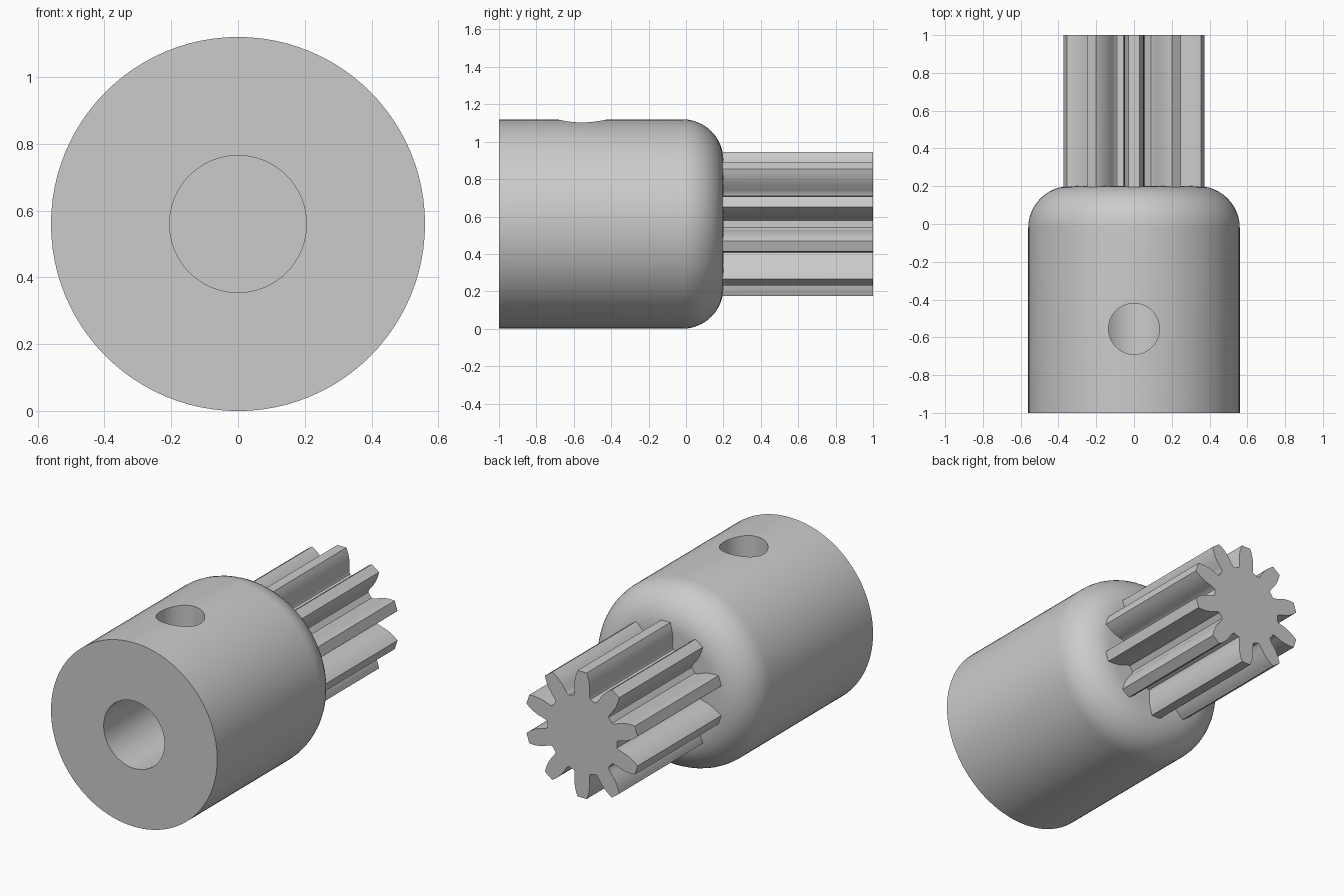
import bpy, bmesh
from math import sin, cos, pi, radians
from mathutils import Matrix

if "Cube" in bpy.data.objects:
    bpy.data.objects.remove(bpy.data.objects["Cube"])

AXIS_Z = 0.56          # height of the shaft axis
R = 0.56               # hub radius
TEETH = 10


def make_object(name, bm):
    bmesh.ops.recalc_face_normals(bm, faces=bm.faces)
    mesh = bpy.data.meshes.new(name)
    bm.to_mesh(mesh)
    bm.free()
    ob = bpy.data.objects.new(name, mesh)
    bpy.context.collection.objects.link(ob)
    return ob


def lathe(name, profile, steps=96):
    """Revolve (radius, y) points around the horizontal shaft axis."""
    bm = bmesh.new()
    verts = [bm.verts.new((r, y, AXIS_Z)) for r, y in profile]
    edges = [bm.edges.new(p) for p in zip(verts, verts[1:])]
    bmesh.ops.spin(bm, geom=verts + edges, cent=(0, 0, AXIS_Z), axis=(0, 1, 0),
                   angle=2 * pi, steps=steps)
    bmesh.ops.remove_doubles(bm, verts=bm.verts, dist=1e-5)
    return make_object(name, bm)


def boolean(target, other, operation):
    mod = target.modifiers.new(operation.title(), 'BOOLEAN')
    mod.object = other
    mod.operation = operation
    mod.solver = 'EXACT'
    bpy.context.view_layer.objects.active = target
    bpy.ops.object.modifier_apply(modifier=mod.name)
    bpy.data.objects.remove(other)


# Hub with a blind shaft bore and a rounded back shoulder
fillet = 0.22
shoulder = [(R - fillet + fillet * cos(a), 0.2 - fillet + fillet * sin(a))
            for a in (i * pi / 24 for i in range(13))]
hub = lathe("pinion_hub", [(0, 0), (0.205, 0), (0.205, -1), (R, -1)]
            + shoulder + [(0, 0.2)])

# Set screw hole from the top into the bore
bm = bmesh.new()
bmesh.ops.create_cone(bm, cap_ends=True, segments=64, radius1=0.135,
                      radius2=0.135, depth=0.7,
                      matrix=Matrix.Translation((0, -0.555, AXIS_Z + 0.35)))
screw_hole = make_object("screw_hole_cutter", bm)
screw_hole.hide_render = True
boolean(hub, screw_hole, 'DIFFERENCE')

# Gear: half-tooth flank as (radius, half angle in degrees), mirrored and repeated
flank = [(0.235, 13.5), (0.245, 11.9), (0.265, 10.9), (0.295, 10.1),
         (0.32, 9.0), (0.345, 7.5), (0.365, 6.1), (0.385, 4.5)]
tooth = [(r, -a) for r, a in flank] + [(r, a) for r, a in reversed(flank)]
bm = bmesh.new()
outline = []
for i in range(TEETH):
    for r, a in tooth:
        t = radians(90 + i * 360 / TEETH + a)
        outline.append(bm.verts.new((r * cos(t), 0.1, AXIS_Z + r * sin(t))))
face = bm.faces.new(outline)
side = bmesh.ops.extrude_face_region(bm, geom=[face])
bmesh.ops.translate(bm, vec=(0, 0.9, 0),
                    verts=[v for v in side["geom"] if isinstance(v, bmesh.types.BMVert)])
gear = make_object("gear_teeth", bm)
boolean(hub, gear, 'UNION')

# Smooth shading with crisp edges
hub.select_set(True)
bpy.context.view_layer.objects.active = hub
bpy.ops.object.shade_smooth_by_angle(angle=radians(30))
